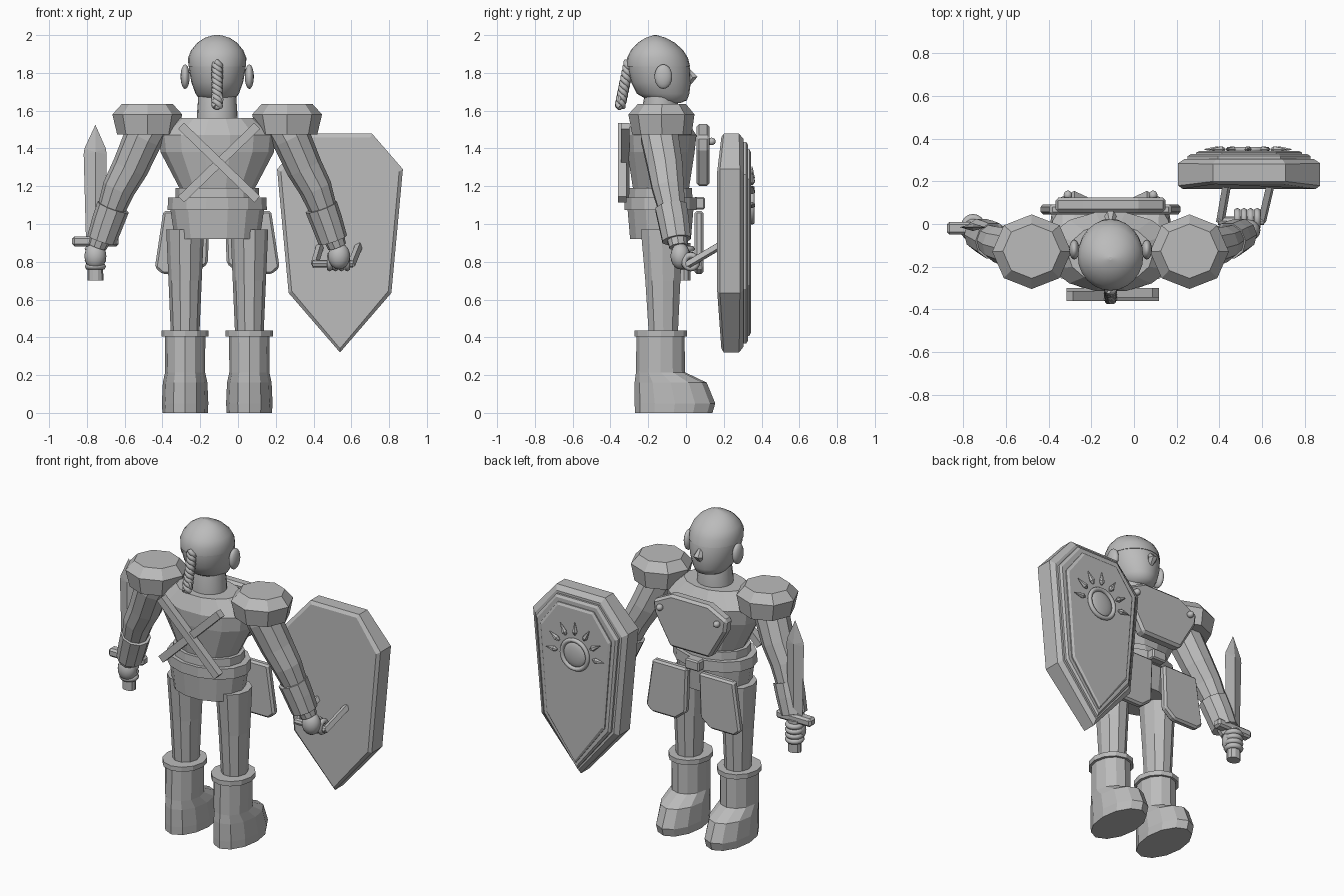
import bpy, bmesh
from math import sin, cos, pi, radians
from mathutils import Vector, Matrix

cube = bpy.data.objects.get("Cube")
if cube:
    bpy.data.objects.remove(cube, do_unlink=True)

grey = bpy.data.materials.new("plain grey")
grey.use_nodes = True
tone = (0.5, 0.5, 0.5, 1)
grey.diffuse_color = tone
grey.node_tree.nodes["Principled BSDF"].inputs["Base Color"].default_value = tone

CX = -0.11  # middle of the body
SIDES = ((-1, "right"), (1, "left"))


def finish(name, bm, smooth=False, bevel=0):
    bmesh.ops.recalc_face_normals(bm, faces=bm.faces)
    for f in bm.faces:
        f.smooth = smooth and len(f.verts) < 5
    me = bpy.data.meshes.new(name)
    bm.to_mesh(me)
    bm.free()
    me.materials.append(grey)
    ob = bpy.data.objects.new(name, me)
    bpy.context.collection.objects.link(ob)
    if bevel:
        mod = ob.modifiers.new("edge", 'BEVEL')
        mod.width, mod.segments, mod.limit_method = bevel, 1, 'ANGLE'
    return ob


def skin(name, rings, smooth=False, bevel=0, closed=False):
    """Join rings of points into a solid."""
    bm = bmesh.new()
    loops = [[bm.verts.new(p) for p in r] for r in rings]
    n = len(loops[0])
    pairs = list(zip(loops, loops[1:]))
    if closed:
        pairs.append((loops[-1], loops[0]))
    else:
        bm.faces.new(loops[0])
        bm.faces.new(loops[-1])
    for a, b in pairs:
        for i in range(n):
            j = (i + 1) % n
            bm.faces.new((a[i], a[j], b[j], b[i]))
    return finish(name, bm, smooth, bevel)


def loft(name, x, rows, n=12, smooth=False, turn=0):
    """Stack level ellipses; each row is height, half width, back y, front y."""
    rings = []
    for z, rx, y0, y1 in rows:
        ang = [2 * pi * (i + turn) / n for i in range(n)]
        rings.append([(x + rx * cos(a), (y0 + y1) / 2 + (y1 - y0) / 2 * sin(a), z) for a in ang])
    return skin(name, rings, smooth)


def tube(name, pts, radii, n=10, smooth=False, closed=False):
    """Round sections square to a path."""
    pts = [Vector(p) for p in pts]
    last = len(pts) - 1
    rings = []
    for i, (p, r) in enumerate(zip(pts, radii)):
        if closed:
            t = pts[(i + 1) % len(pts)] - pts[i - 1]
        else:
            t = pts[min(i + 1, last)] - pts[max(i - 1, 0)]
        t.normalize()
        ref = Vector((0, 1, 0)) if abs(t.y) < 0.9 else Vector((1, 0, 0))
        u = t.cross(ref).normalized()
        v = t.cross(u)
        rings.append([p + r * (u * cos(2 * pi * k / n) + v * sin(2 * pi * k / n)) for k in range(n)])
    return skin(name, rings, smooth, closed=closed)


def ring(name, centre, major, minor, axis, n=16, m=6):
    rot = Vector((0, 0, 1)).rotation_difference(Vector(axis))
    pts = [Vector(centre) + rot @ Vector((major * cos(2 * pi * i / n), major * sin(2 * pi * i / n), 0))
           for i in range(n)]
    if axis[1]:
        # keep the section frame steady for a ring facing forward
        rings = []
        for p in pts:
            d = (p - Vector(centre)).normalized()
            rings.append([p + minor * (d * cos(2 * pi * k / m) + Vector(axis) * sin(2 * pi * k / m))
                          for k in range(m)])
        return skin(name, rings, True, closed=True)
    rings = [[p + minor * ((p - Vector(centre)).normalized() * cos(2 * pi * k / m)
                           + Vector(axis) * sin(2 * pi * k / m)) for k in range(m)] for p in pts]
    return skin(name, rings, True, closed=True)


def plate(name, outline, y0, y1, bevel=0):
    return skin(name, [[(x, y0, z) for x, z in outline], [(x, y1, z) for x, z in outline]], bevel=bevel)


def ball(name, centre, size):
    bm = bmesh.new()
    bmesh.ops.create_uvsphere(bm, u_segments=16, v_segments=10, radius=1)
    bmesh.ops.transform(bm, matrix=Matrix.Translation(centre) @ Matrix.Diagonal((*size, 1)), verts=bm.verts)
    return finish(name, bm, True)


def box(name, centre, size, tilt=0, bevel=0):
    bm = bmesh.new()
    bmesh.ops.create_cube(bm, size=1)
    m = Matrix.Translation(centre) @ Matrix.Rotation(radians(tilt), 4, 'Y') @ Matrix.Diagonal((*size, 1))
    bmesh.ops.transform(bm, matrix=m, verts=bm.verts)
    return finish(name, bm, bevel=bevel)


# Head, cap, nose, ears, neck
loft("head", CX, [(1.64, .06, -.14, -.03), (1.655, .09, -.2, .005), (1.69, .115, -.26, .018),
                  (1.75, .137, -.29, .025), (1.82, .15, -.307, .022), (1.88, .15, -.305, .005)], 24, True)
loft("skull_cap", CX, [(1.835, .153, -.313, .022), (1.88, .154, -.312, .01), (1.92, .138, -.292, -.015),
                       (1.96, .105, -.255, -.06), (1.985, .067, -.215, -.105), (1.997, .03, -.18, -.145),
                       (2.0, .008, -.168, -.155)], 24, True)
tube("nose", [(CX, 0, 1.83), (CX, .035, 1.775), (CX, .015, 1.745)], [.008, .03, .015], 6)
for s, side in SIDES:
    ball(side + "_ear", (CX + s * .17, -.12, 1.78), (.024, .047, .065))
loft("neck", CX, [(1.52, .108, -.235, -.035), (1.6, .106, -.235, -.035), (1.68, .1, -.22, -.05)], 20, True)

# Braid of three strands with a ring near its end
for k in range(3):
    path = []
    for i in range(41):
        t = i / 40
        a = 2 * pi * (3 * t + k / 3)
        path.append((CX + .016 * cos(a), -.3 - .05 * t + .016 * sin(a), 1.86 - .24 * t))
    tube(f"braid_strand_{k + 1}", path, [.016] * 41, 6, True)
ring("braid_ring", (CX, -.352, 1.66), .024, .009, (0, 1, 0))
ball("braid_tip", (CX, -.352, 1.625), (.022, .018, .022))

# Torso, belt and hips
loft("torso", CX, [(1.12, .21, -.3, .03), (1.19, .2, -.285, .02), (1.38, .3, -.315, .05),
                   (1.47, .31, -.32, .06), (1.56, .2, -.28, .0)], 14)
loft("waistband", CX, [(1.12, .222, -.31, .04), (1.19, .222, -.305, .035)], 14)
loft("belt", CX, [(1.075, .263, -.33, .06), (1.14, .26, -.33, .06)], 14)
loft("hips", CX, [(.92, .225, -.3, .03), (1.09, .25, -.315, .045)], 14)
box("belt_buckle", (CX, .07, 1.11), (.1, .06, .065), bevel=.008)

# Chest plate with rivets, crossed back straps
half = [(.13, 1.53), (.26, 1.465), (.25, 1.39), (.14, 1.2)]
plate("chest_plate", [(CX + x, z) for x, z in half] + [(CX - x, z) for x, z in reversed(half)],
      .055, .125, .015)
for s, side in SIDES:
    ball(side + "_rivet", (CX + s * .2, .135, 1.437), (.02, .022, .02))
    box(side + "_back_strap", (CX + .01, -.33 - s * .008, 1.325), (.56, .045, .045), s * 44)

for s, side in SIDES:
    # Hip guard
    guard = [(.04, 1.07), (.285, 1.07), (.33, .77), (.29, .735), (.12, .735), (.05, .79)]
    plate(side + "_hip_guard", [(CX + s * x, z) for x, z in guard], .045, .092, .012)

    # Leg and boot
    lx = CX + s * .17
    loft(side + "_leg", lx, [(.4, .075, -.2, -.04), (.7, .088, -.22, -.025), (.97, .1, -.245, -.01)], 10)
    loft(side + "_boot", lx, [(0, .12, -.27, .14), (.05, .123, -.272, .155), (.16, .118, -.272, .11),
                              (.215, .106, -.265, -.005), (.42, .107, -.262, -.008)], 12)
    loft(side + "_boot_cuff", lx, [(.405, .125, -.273, .006), (.435, .125, -.273, .006)], 12)

    # Shoulder guard
    loft(side + "_shoulder_guard", CX + s * .37, [(1.475, .16, -.285, .03), (1.58, .185, -.305, .045),
                                                  (1.635, .135, -.255, -.0)], 8)

    # Arm, bracer and hand
    arm = [(.32, -.14, 1.58), (.39, -.14, 1.46), (.46, -.11, 1.3), (.52, -.095, 1.19), (.59, -.06, 1.0),
           (.635, -.04, .88)]
    tube(side + "_arm", [(CX + s * x, y, z) for x, y, z in arm], [.1, .104, .097, .088, .065, .05], 10)
    cuff = [(.551, -.08, 1.09), (.58, -.065, 1.01), (.612, -.05, .915)]
    tube(side + "_bracer", [(CX + s * x, y, z) for x, y, z in cuff], [.088, .085, .079], 10)
    ball(side + "_hand", (CX + s * .645, -.03, .83), (.058, .052, .07))

# Sword and the fingers around its hilt
SX, SY = -.755, -.005
loft("sword_hilt", SX, [(.7, .042, SY - .042, SY + .03), (.9, .04, SY - .04, SY + .03)], 10)
box("sword_guard", (SX, SY - .015, .908), (.245, .06, .052), bevel=.012)
blade = [(0, 1.525), (.055, 1.4), (.06, 1.37), (.05, .92), (-.05, .92), (-.062, 1.37), (-.058, 1.4)]
bm = bmesh.new()
edge = [bm.verts.new((SX + x, SY - .01, z)) for x, z in blade]
for d in (-.018, .018):
    top, low = (bm.verts.new((SX, SY - .01 + d, z)) for z in (1.38, .92))
    for vs in ((edge[0], edge[1], top), (edge[1], edge[2], top), (edge[2], edge[3], low, top),
               (edge[4], edge[5], top, low), (edge[5], edge[6], top), (edge[6], edge[0], top)):
        bm.faces.new(vs)
finish("sword_blade", bm)
for i in range(4):
    ring(f"right_finger_{i + 1}", (SX, SY - .005, .775 + .031 * i), .04, .017, (0, 0, 1))
    ring(f"left_finger_{i + 1}", (.485 + .031 * i, .025, .8), .034, .017, (1, 0, 0))

# Shield: heavy body thinning to top and tip, then stepped front panels
HX = .54
half = [(.17, 1.478), (.333, 1.29), (.272, .635), (0, .32)]


def shield_ring(inset, y, taper=0):
    """Outline shrunk about the middle, with top and tip shifted by taper."""
    pts = [(x, z) for x, z in half] + [(-x, z) for x, z in reversed(half[:-1])]
    k = 1 - inset / .333
    mid, kz = .92, 1 - inset / .58
    return [(HX + x * k, y + (taper if z > 1.4 or z < .5 else 0), mid + (z - mid) * kz) for x, z in pts]


skin("shield_body", [shield_ring(.02, .165, .022), shield_ring(0, .18, .02), shield_ring(0, .285, -.004),
                     shield_ring(.03, .305)])
skin("shield_rim", [shield_ring(.045, .29), shield_ring(.045, .318), shield_ring(.06, .328)])
skin("shield_panel", [shield_ring(.085, .31), shield_ring(.085, .335), shield_ring(.1, .343)])

# Sun emblem
EZ, EY = 1.1, .35
ring("emblem_ring", (HX - .005, EY, EZ), .09, .014, (0, 1, 0), 28)
ball("emblem_disc", (HX - .005, EY - .008, EZ), (.082, .02, .082))
for i in range(7):
    a = pi * i / 6
    ray = [(HX - .005 + r * cos(a), EY, EZ + r * sin(a)) for r in (.125, .145, .205)]
    tube(f"emblem_ray_{i + 1}", ray, [.006, .017, .002], 6)

# Shield grip and its struts
tube("shield_grip", [(.395, .015, .79), (.61, .015, .79)], [.02, .02], 8)
tube("grip_strut_inner", [(.405, .01, .785), (.435, .18, .885)], [.021, .021], 4)
tube("grip_strut_outer", [(.6, .01, .785), (.64, .18, .885)], [.021, .021], 4)
